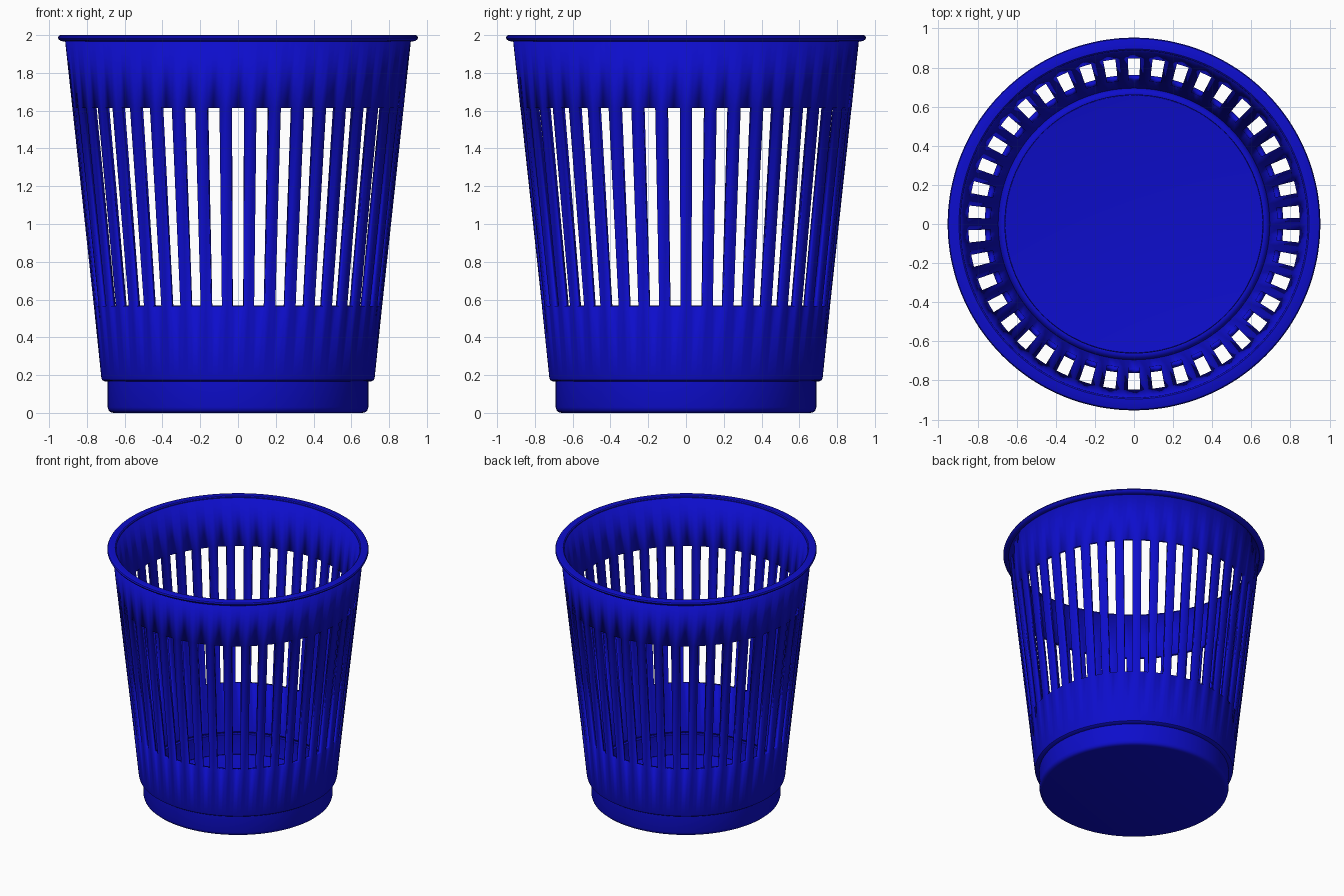
import bpy, bmesh, math

cube = bpy.data.objects.get("Cube")
if cube:
    bpy.data.objects.remove(cube, do_unlink=True)

SLOTS = 42
SEGS = SLOTS * 4
SLOT_BOTTOM, SLOT_TOP = 0.565, 1.615
WALL = 0.03

blue = bpy.data.materials.new("blue plastic")
blue.use_nodes = True
colour = (0.004, 0.004, 0.6, 1)
blue.diffuse_color = colour
blue.node_tree.nodes["Principled BSDF"].inputs["Base Color"].default_value = colour


def lathe(name, profile, closed=False, skip=None):
    """Revolve (radius, height) points about z, leaving out skipped faces."""
    bm = bmesh.new()
    rings = []
    for r, z in profile:
        if r == 0:
            rings.append([bm.verts.new((0, 0, z))] * SEGS)
            continue
        # Half-segment offset centres a slot on the front
        angles = [math.tau * (i - 1) / SEGS - math.pi / 2 for i in range(SEGS)]
        rings.append([bm.verts.new((r * math.cos(a), r * math.sin(a), z)) for a in angles])
    pairs = list(zip(rings, rings[1:]))
    if closed:
        pairs.append((rings[-1], rings[0]))
    for row, (low, high) in enumerate(pairs):
        for i in range(SEGS):
            j = (i + 1) % SEGS
            if skip and skip(profile[row][1], i):
                continue
            corners = dict.fromkeys([low[i], low[j], high[j], high[i]])
            bm.faces.new(list(corners))
    mesh = bpy.data.meshes.new(name)
    bm.to_mesh(mesh)
    bm.free()
    mesh.materials.append(blue)
    obj = bpy.data.objects.new(name, mesh)
    bpy.context.collection.objects.link(obj)
    bpy.ops.object.select_all(action="DESELECT")
    obj.select_set(True)
    bpy.context.view_layer.objects.active = obj
    bpy.ops.object.shade_smooth_by_angle(angle=math.radians(35))
    return obj


def in_slot(z, i):
    return z == SLOT_BOTTOM and i % 4 < 2


# Floor, stepped foot and tapered wall as one sheet, thickened inwards
body = lathe("basket_body", [
    (0, 0), (0.66, 0), (0.675, 0.004), (0.685, 0.013), (0.69, 0.03),
    (0.69, 0.165), (0.71, 0.168), (0.72, 0.175), (0.724, 0.19),
    (0.763, SLOT_BOTTOM), (0.877, SLOT_TOP), (0.917, 1.985),
], skip=in_slot)
shell = body.modifiers.new("wall thickness", "SOLIDIFY")
shell.thickness = WALL
shell.offset = -1
shell.use_even_offset = True

# Rolled lip around the mouth
lathe("rim_lip", [
    (0.887, 1.97), (0.915, 1.966), (0.935, 1.968), (0.948, 1.976),
    (0.953, 1.986), (0.948, 1.996), (0.94, 2.0), (0.895, 2.0), (0.888, 1.994),
], closed=True)
